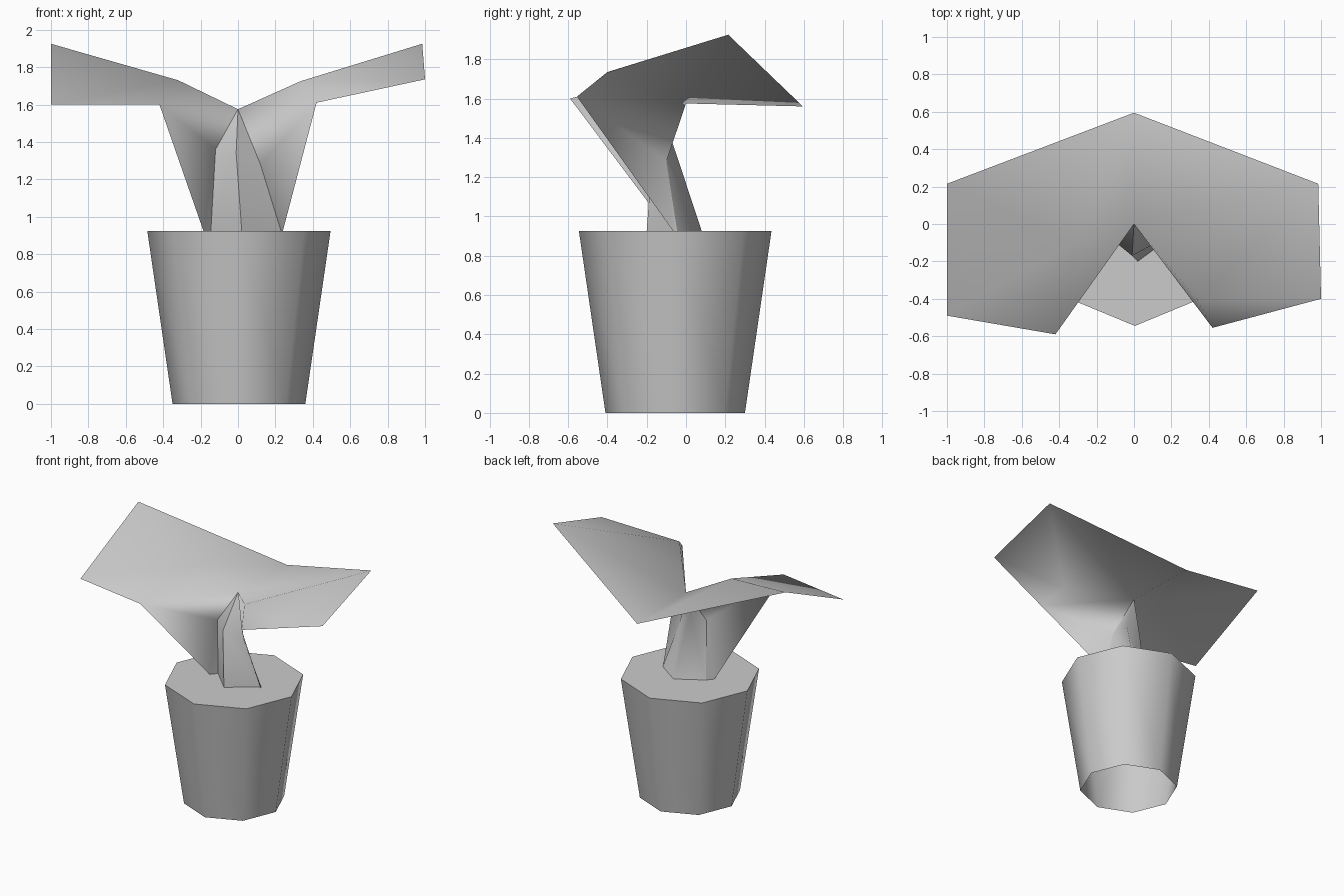
import bpy
import bmesh
import math

if "Cube" in bpy.data.objects:
    bpy.data.objects.remove(bpy.data.objects["Cube"], do_unlink=True)

# One plain grey for everything
grey = bpy.data.materials.new("plain_grey")
grey.use_nodes = True
color = (0.6, 0.6, 0.6, 1)
grey.diffuse_color = color
grey.node_tree.nodes["Principled BSDF"].inputs["Base Color"].default_value = color


def finish(obj, angle):
    obj.data.materials.clear()
    obj.data.materials.append(grey)
    bpy.ops.object.select_all(action="DESELECT")
    obj.select_set(True)
    bpy.context.view_layer.objects.active = obj
    bpy.ops.object.shade_smooth_by_angle(angle=math.radians(angle))


def sided(faces, side):
    """Faces for one side; the right side is wound the other way round."""
    named = [face.replace("_S", "_" + side).split() for face in faces]
    return named if side == "l" else [face[::-1] for face in named]


def build(name, faces, angle):
    """Mesh from faces given as lists of point names."""
    bm = bmesh.new()
    verts = {key: bm.verts.new(points[key]) for key in sorted({k for f in faces for k in f})}
    for face in faces:
        bm.faces.new([verts[key] for key in face])
    mesh = bpy.data.meshes.new(name)
    bm.to_mesh(mesh)
    bm.free()
    obj = bpy.data.objects.new(name, mesh)
    bpy.context.collection.objects.link(obj)
    finish(obj, angle)


# Tapered eight-sided pot, closed on top and open underneath
height = 0.925
bpy.ops.mesh.primitive_cone_add(vertices=8, radius1=0.355, radius2=0.49,
                                depth=height, location=(0.005, -0.055, height / 2))
pot = bpy.context.object
pot.name = "pot"
bm = bmesh.new()
bm.from_mesh(pot.data)
underside = [f for f in bm.faces if f.normal.z < -0.9]
bmesh.ops.delete(bm, geom=underside, context="FACES_ONLY")
bm.to_mesh(pot.data)
bm.free()
finish(pot, 60)

points = {
    "notch": (0, 0, 1.575), "back": (0, 0.595, 1.56),
    "ridge_l": (0.335, -0.40, 1.725), "ridge_r": (-0.32, -0.10, 1.73),
    "tip_l": (0.985, 0.215, 1.925), "tip_r": (-1.0, 0.215, 1.925),
    "outer_l": (1.0, -0.40, 1.735), "outer_r": (-1.0, -0.49, 1.60),
    "fold_l": (0.42, -0.555, 1.61), "fold_r": (-0.42, -0.59, 1.60),
    "mid_front": (-0.01, -0.17, 1.34), "mid_back": (0.01, -0.07, 1.38),
    "mid_l": (0.12, -0.10, 1.28), "mid_r": (-0.12, -0.08, 1.36),
    "base_front": (0.02, -0.20, height), "base_back": (0.05, 0.08, height),
    "edge_l": (0.24, -0.065, height), "edge_r": (-0.185, -0.082, height),
    "base_l": (0.23, -0.045, height), "base_r": (-0.145, -0.035, height),
}

# Folded leaf: two spread wings whose front folds run down to the pot
wing = ["ridge_S outer_S tip_S", "ridge_S fold_S outer_S", "notch fold_S ridge_S",
        "fold_S notch mid_S", "mid_S edge_S fold_S", "mid_S base_S edge_S"]
left_top = ["notch tip_S back", "notch ridge_S tip_S"]
right_top = ["notch ridge_S back", "back ridge_S tip_S"]
build("leaf", sided(wing + left_top, "l") + sided(wing + right_top, "r"), 180)

# Angular stem rising to the notch of the leaf
stem = ["notch mid_front mid_S", "mid_front base_front base_S", "mid_front base_S mid_S",
        "notch mid_S mid_back", "mid_S base_S base_back mid_back"]
build("stem", sided(stem, "l") + sided(stem, "r"), 60)
